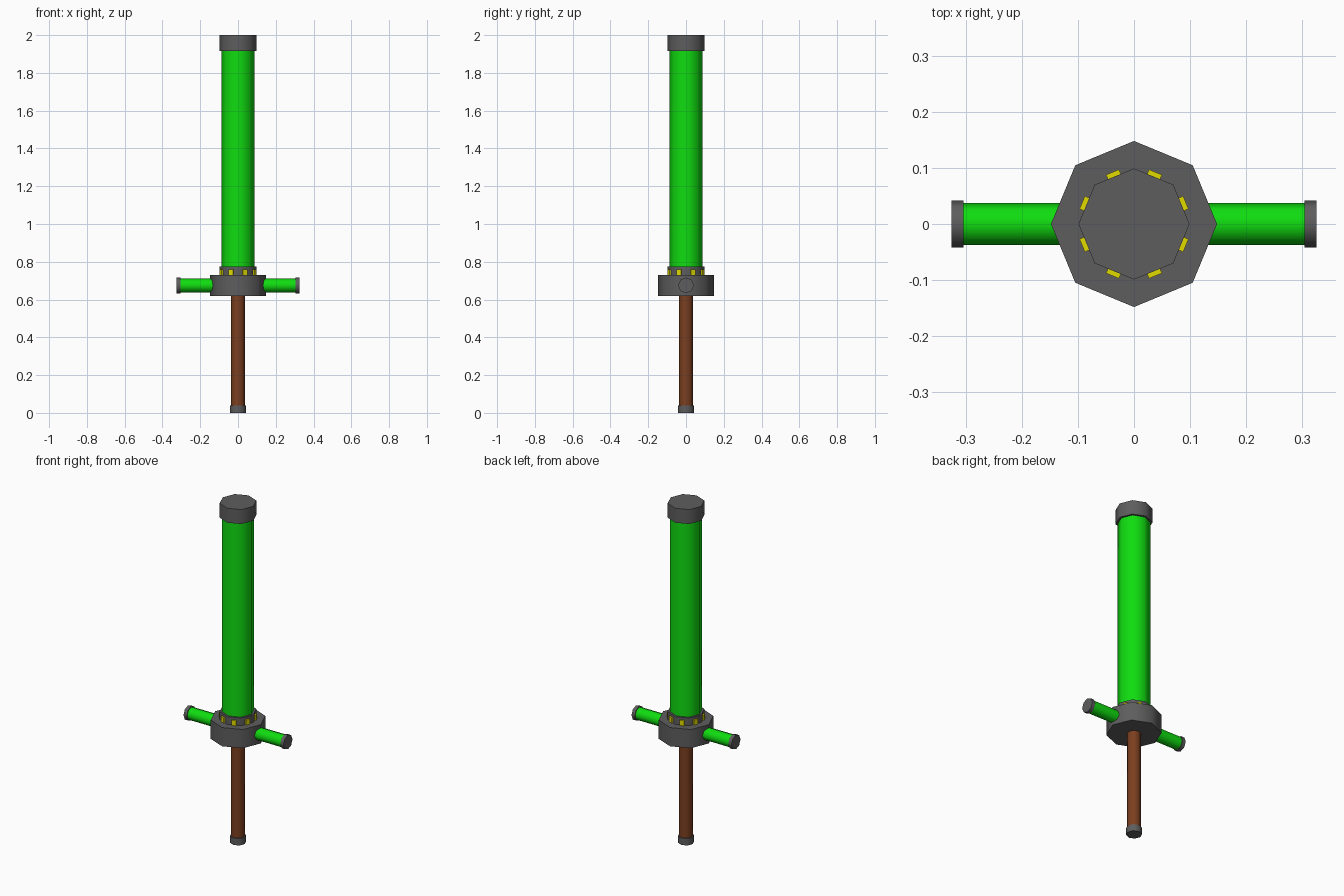
import bpy
import math
from mathutils import Matrix

cube = bpy.data.objects.get("Cube")
if cube:
    bpy.data.objects.remove(cube, do_unlink=True)


def material(name, rgb):
    m = bpy.data.materials.new(name)
    m.use_nodes = True
    m.diffuse_color = (*rgb, 1)
    m.node_tree.nodes["Principled BSDF"].inputs["Base Color"].default_value = (*rgb, 1)
    return m


green = material("bright green", (0.005, 0.72, 0.005))
grey = material("dark grey", (0.11, 0.11, 0.11))
brown = material("leather brown", (0.2, 0.05, 0.014))
yellow = material("yellow", (0.75, 0.7, 0.0))


def octagon(name, radius, start, end, mat, axis="Z", height=0):
    """Eight-sided prism with corners on the main axes, running start to end."""
    turn = math.pi / 2 if axis == "X" else 0
    mid = (start + end) / 2
    place = (mid, 0, height) if axis == "X" else (0, 0, mid)
    bpy.ops.mesh.primitive_cylinder_add(
        vertices=8, radius=radius, depth=abs(end - start),
        location=place, rotation=(0, turn, 0))
    ob = bpy.context.object
    ob.name = name
    ob.data.materials.append(mat)
    bpy.ops.object.shade_smooth_by_angle(angle=math.radians(50))
    return ob


# Handle
octagon("pommel", 0.043, 0, 0.04, grey)
octagon("grip", 0.037, 0.03, 0.63, brown)

# Guard and collar
octagon("guard", 0.148, 0.62, 0.73, grey)
octagon("collar", 0.099, 0.725, 0.775, grey)

# Blade and its end cap
octagon("blade", 0.087, 0.77, 1.92, green)
octagon("blade_cap", 0.099, 1.915, 2.0, grey)

# Crossbars with end caps
for side, s in (("left", 1), ("right", -1)):
    octagon(side + "_crossbar", 0.037, s * 0.1, s * 0.31, green, "X", 0.675)
    octagon(side + "_crossbar_cap", 0.042, s * 0.304, s * 0.325, grey, "X", 0.675)

# Yellow plates, one on each face of the collar
for i in range(8):
    bpy.ops.mesh.primitive_cube_add(size=1)
    plate = bpy.context.object
    plate.name = f"collar_plate_{i + 1}"
    plate.matrix_world = (Matrix.Rotation((i + 0.5) * math.pi / 4, 4, "Z")
                          @ Matrix.Translation((0.0955, 0, 0.745))
                          @ Matrix.Diagonal((0.009, 0.025, 0.03, 1)))
    plate.data.materials.append(yellow)
